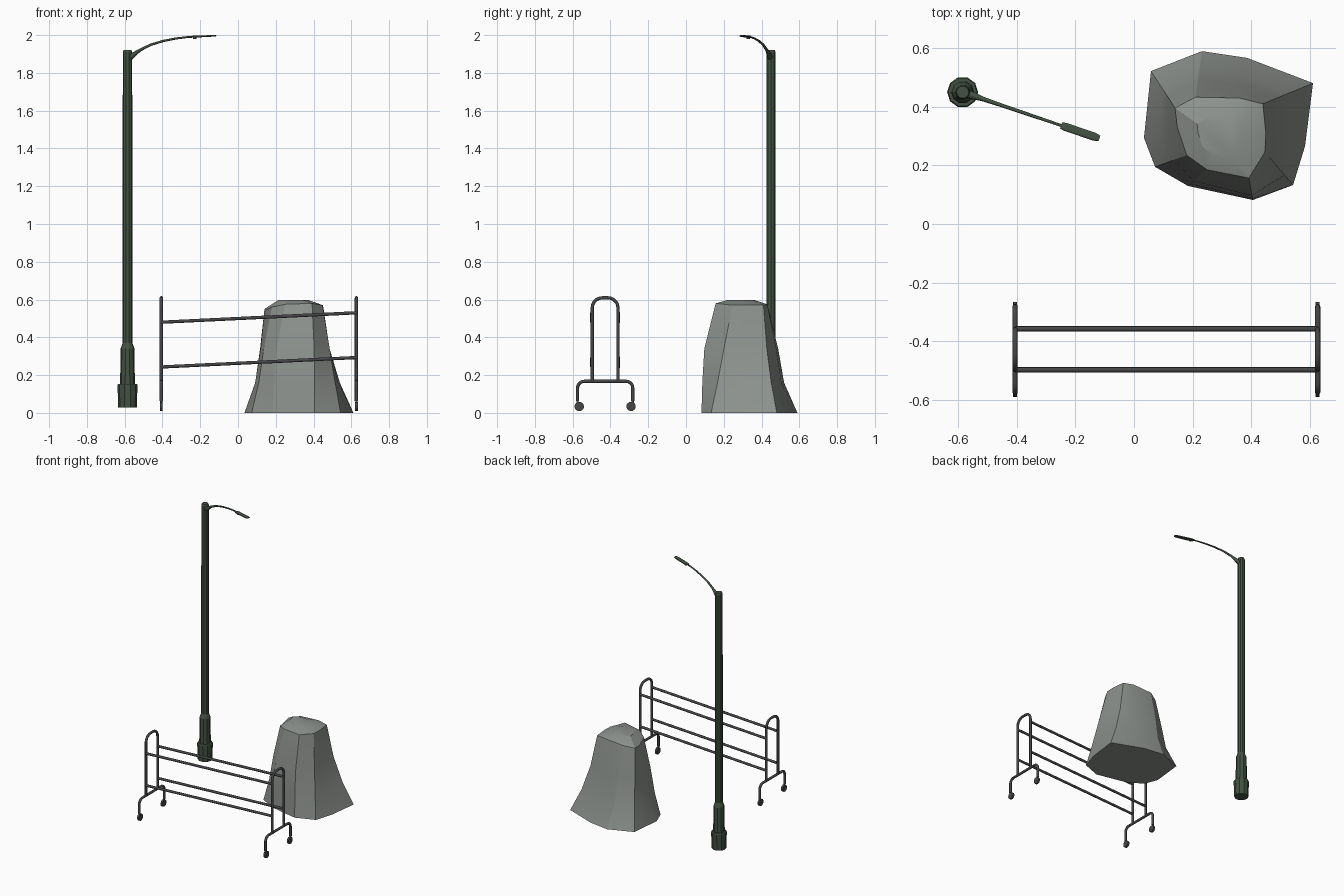
import bpy, bmesh, math
from mathutils import Vector

if "Cube" in bpy.data.objects:
    bpy.data.objects.remove(bpy.data.objects["Cube"])


def material(name, rgb):
    m = bpy.data.materials.new(name)
    m.diffuse_color = (*rgb, 1)
    m.use_nodes = True
    m.node_tree.nodes["Principled BSDF"].inputs["Base Color"].default_value = m.diffuse_color
    return m


GREEN = material("dark_green", (0.055, 0.085, 0.055))
STEEL = material("dark_steel", (0.06, 0.06, 0.065))
STONE = material("stone", (0.27, 0.29, 0.27))


def finish(name, bm, mat, angle=None):
    bmesh.ops.recalc_face_normals(bm, faces=bm.faces)
    me = bpy.data.meshes.new(name)
    bm.to_mesh(me)
    bm.free()
    ob = bpy.data.objects.new(name, me)
    bpy.context.collection.objects.link(ob)
    me.materials.append(mat)
    if angle:
        bpy.ops.object.select_all(action='DESELECT')
        ob.select_set(True)
        bpy.context.view_layer.objects.active = ob
        bpy.ops.object.shade_smooth_by_angle(angle=math.radians(angle))
    return ob


def loft(name, rings, mat, angle=None):
    """Skin a list of equal-length closed rings and cap both ends."""
    bm = bmesh.new()
    vs = [[bm.verts.new(p) for p in r] for r in rings]
    n = len(rings[0])
    for a, b in zip(vs, vs[1:]):
        for i in range(n):
            j = (i + 1) % n
            bm.faces.new((a[i], a[j], b[j], b[i]))
    bm.faces.new(vs[0])
    bm.faces.new(vs[-1])
    return finish(name, bm, mat, angle)


def tube(name, pts, r, mat, sides=10):
    """Round tube along a planar path; r is one radius or one per point."""
    pts = [Vector(p) for p in pts]
    rad = r if isinstance(r, list) else [r] * len(pts)
    dirs = [(b - a).normalized() for a, b in zip(pts, pts[1:])]
    axis = Vector((0, 0, 0))
    for a, b in zip(dirs, dirs[1:]):
        axis += a.cross(b)
    if axis.length < 1e-5:
        axis = dirs[0].cross(Vector((0.13, 0.9, 0.3)))
    axis.normalize()
    rings = []
    for i, p in enumerate(pts):
        d = (dirs[max(i - 1, 0)] + dirs[min(i, len(dirs) - 1)]).normalized()
        side = d.cross(axis).normalized()
        rings.append([p + rad[i] * (axis * math.cos(t) + side * math.sin(t))
                      for t in (2 * math.pi * k / sides for k in range(sides))])
    return loft(name, rings, mat, 50)


def arch(x, yc, half, z0, z1, r):
    """Upside-down U with rounded corners in the y-z plane."""
    pts = [(x, yc - half, z0)]
    for cy, start in ((yc - half + r, 180), (yc + half - r, 90)):
        for k in range(6):
            t = math.radians(start - 18 * k)
            pts.append((x, cy + r * math.cos(t), z1 - r + r * math.sin(t)))
    return pts + [(x, yc + half, z0)]


# Street lamp: stepped ten-sided pole
PX, PY = -0.585, 0.45
profile = [(0.049, 0.028), (0.053, 0.148), (0.049, 0.154), (0.039, 0.154),
           (0.037, 0.34), (0.026, 0.37), (0.025, 1.91), (0.021, 1.92)]
loft("lamp_pole", [[(PX + r * math.cos(math.tau * k / 10),
                     PY + r * math.sin(math.tau * k / 10), z) for k in range(10)]
                   for r, z in profile], GREEN)

# Curved arm, flat lamp head and small sensor under it
D = Vector((0.947, -0.32, 0))
S = Vector((0.32, 0.947, 0))


def along(s, z):
    return Vector((PX, PY, z)) + D * s


tube("lamp_arm", [along(s, z) for s, z in
     ((0.0, 1.872), (0.03, 1.893), (0.07, 1.921), (0.13, 1.949), (0.2, 1.969),
      (0.27, 1.982), (0.33, 1.989), (0.39, 1.993))],
     [0.018, 0.014, 0.008, 0.0065, 0.006, 0.0055, 0.005, 0.005], GREEN, 8)
loft("lamp_head", [[along(s, z) + S * (a * w) + Vector((0, 0, b))
                    for a, b in ((-1, -h), (1, -h), (1, h * .3), (.6, h), (-.6, h), (-1, h * .3))]
                   for s, z, w, h in ((0.355, 1.991, .011, .004), (0.37, 1.992, .014, .0055),
                                      (0.475, 1.996, .014, .004), (0.493, 1.997, .010, .003))],
     GREEN)
tube("lamp_sensor", [along(0.375, 1.979), along(0.375, 1.99)], 0.009, GREEN, 8)

# Rack: two end frames with casters
R, YC = 0.009, -0.428
XL, XR = -0.406, 0.627
for side, x in (("left", XL), ("right", XR)):
    tube(side + "_upright_frame", arch(x, YC, 0.068, 0.167, 0.609, 0.052), R, STEEL)
    tube(side + "_foot_frame", arch(x, YC, 0.146, 0.062, 0.167, 0.035), R, STEEL)
    for end, s in (("front", -1), ("back", 1)):
        y, yw = YC + s * 0.146, YC + s * 0.137
        tube(f"{side}_{end}_caster_stem", [(x, y, 0.07), (x, y, 0.05)], 0.006, STEEL, 8)
        tube(f"{side}_{end}_caster_wheel", [(x - 0.007, yw, 0.034), (x + 0.007, yw, 0.034)],
             0.025, STEEL, 14)

# Four slanting rails
for end, s in (("front", -1), ("back", 1)):
    for level, z0, z1 in (("lower", 0.243, 0.293), ("upper", 0.48, 0.53)):
        y = YC + s * 0.07
        tube(f"{level}_{end}_rail", [(XL, y, z0), (XR, y, z1)], R, STEEL)

# Boulder: base outline blended up to a shoulder outline, then a low cap
base = [(.034, .294), (.058, .522), (.232, .59), (.386, .567), (.611, .481),
        (.584, .266), (.543, .133), (.406, .082), (.184, .13), (.072, .195)]
top = [(.148, .33, .545), (.14, .396, .55), (.21, .433, .565), (.36, .43, .575),
       (.44, .41, .57), (.45, .31, .57), (.447, .246, .57), (.392, .157, .58),
       (.25, .185, .575), (.18, .235, .56)]
low = [.5, .5, .45, .45, .42, .4, .3, .06, .12, .35]    # inward blend at z 0.16
mid = [.75, .72, .65, .65, .75, .74, .6, .2, .3, .6]    # inward blend at z 0.34


def blend(f, z):
    return [(b[0] + (t[0] - b[0]) * k, b[1] + (t[1] - b[1]) * k, z)
            for b, t, k in zip(base, top, f)]


C = Vector((.29, .29, .604))
cap = [Vector(t).lerp(C, .5) for t in top]
for p in cap:
    p.z = 0.598
loft("boulder", [[(x, y, 0) for x, y in base], blend(low, .16), blend(mid, .34), top, cap],
     STONE, 22)
